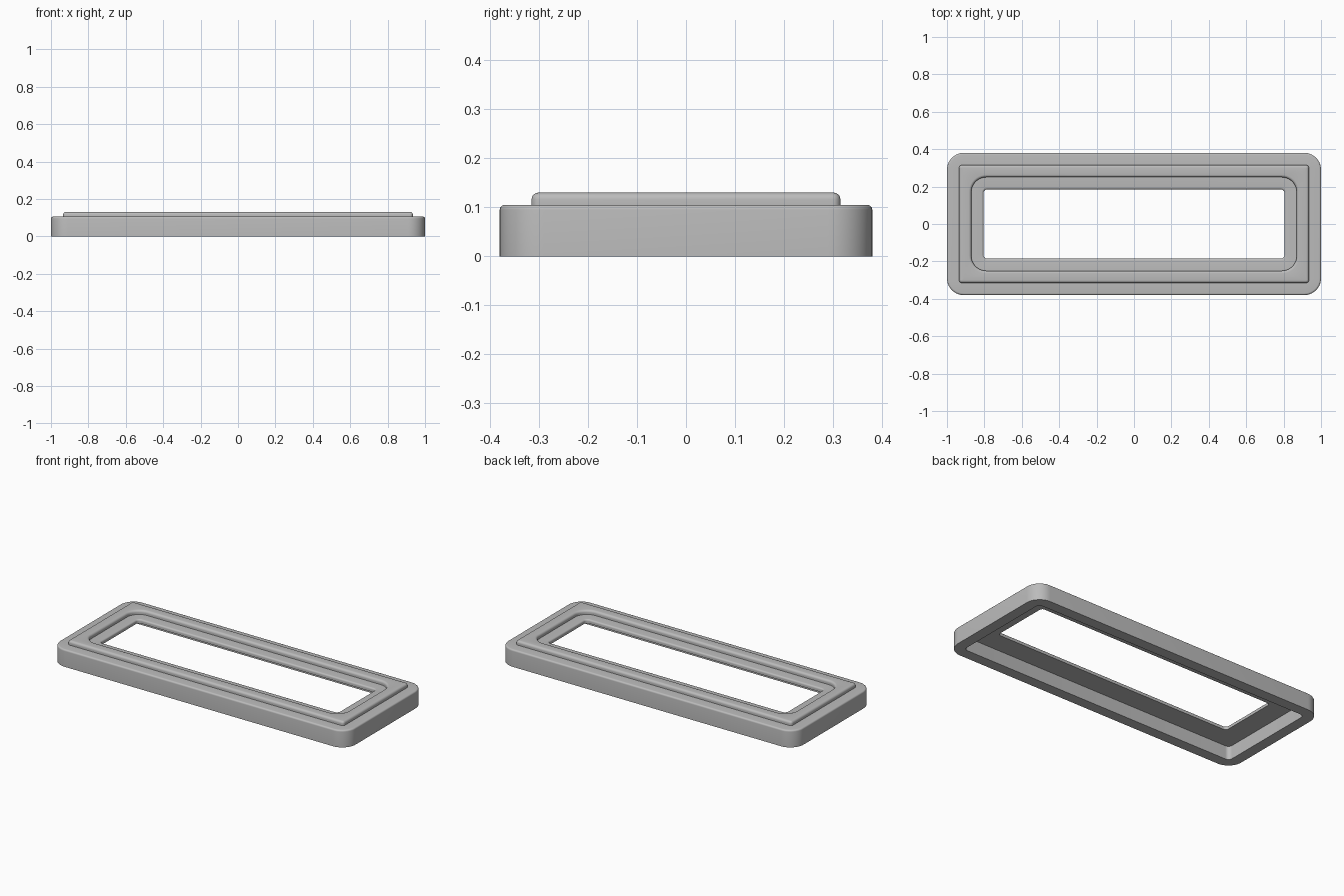
import bpy
import bmesh
from math import sin, cos, pi

HALF_X, HALF_Y = 1.0, 0.38
CORNER_STEPS = 10
FILLET_STEPS = 5

if "Cube" in bpy.data.objects:
    bpy.data.objects.remove(bpy.data.objects["Cube"], do_unlink=True)

grey = bpy.data.materials.new("light grey")
grey.use_nodes = True
colour = (0.5, 0.5, 0.5, 1)
grey.diffuse_color = colour
grey.node_tree.nodes["Principled BSDF"].inputs["Base Color"].default_value = colour


def rounded_rectangle(inset, radius, z):
    """Points of a rounded rectangle, inset from the outer edge."""
    cx, cy = HALF_X - inset - radius, HALF_Y - inset - radius
    points = []
    for i, (sx, sy) in enumerate([(1, 1), (-1, 1), (-1, -1), (1, -1)]):
        for k in range(CORNER_STEPS + 1):
            a = (i + k / CORNER_STEPS) * pi / 2
            points.append((sx * cx + radius * cos(a), sy * cy + radius * sin(a), z))
    return points


def fillet(inset, radius, z, size, inward=True):
    """Rings of a rounded top edge; inward edges run up, the others run down."""
    rings = []
    for k in range(FILLET_STEPS + 1):
        a = k / FILLET_STEPS * pi / 2
        if inward:
            shift, height = size * (1 - cos(a)), size * (sin(a) - 1)
        else:
            shift, height = -size * (1 - sin(a)), size * (cos(a) - 1)
        rings.append((inset + shift, radius - shift, z + height))
    return rings


def loft(name, rings):
    """Join the rings into a closed frame."""
    bm = bmesh.new()
    loops = [[bm.verts.new(p) for p in rounded_rectangle(*r)] for r in rings]
    n = len(loops[0])
    for a, b in zip(loops, loops[1:] + loops[:1]):
        for i in range(n):
            j = (i + 1) % n
            bm.faces.new((a[i], a[j], b[j], b[i]))
    bmesh.ops.recalc_face_normals(bm, faces=bm.faces)
    mesh = bpy.data.meshes.new(name)
    bm.to_mesh(mesh)
    bm.free()
    mesh.materials.append(grey)
    obj = bpy.data.objects.new(name, mesh)
    bpy.context.collection.objects.link(obj)
    bpy.ops.object.select_all(action="DESELECT")
    obj.select_set(True)
    bpy.context.view_layer.objects.active = obj
    bpy.ops.object.shade_smooth_by_angle(angle=pi / 6)


STEP, RIDGE, PLATE = 0.105, 0.13, 0.082

# Cross-section of the hollow frame, from the outer wall over the top to the cavity
profile = [(0, 0.09, 0)]
profile += fillet(0, 0.09, STEP, 0.01)                        # outer wall
profile += [(0.065, 0.016, STEP)]                             # outer step
profile += fillet(0.065, 0.016, RIDGE, 0.014)                 # raised ridge
profile += fillet(0.13, 0.08, RIDGE, 0.014, inward=False)
profile += [(0.13, 0.08, STEP)]                               # inner ledge
profile += fillet(0.195, 0.02, STEP, 0.01, inward=False)      # opening
profile += [(0.195, 0.02, PLATE)]
profile += [(0.065, 0.025, PLATE), (0.065, 0.025, 0)]         # underside cavity
loft("window_frame", profile)
